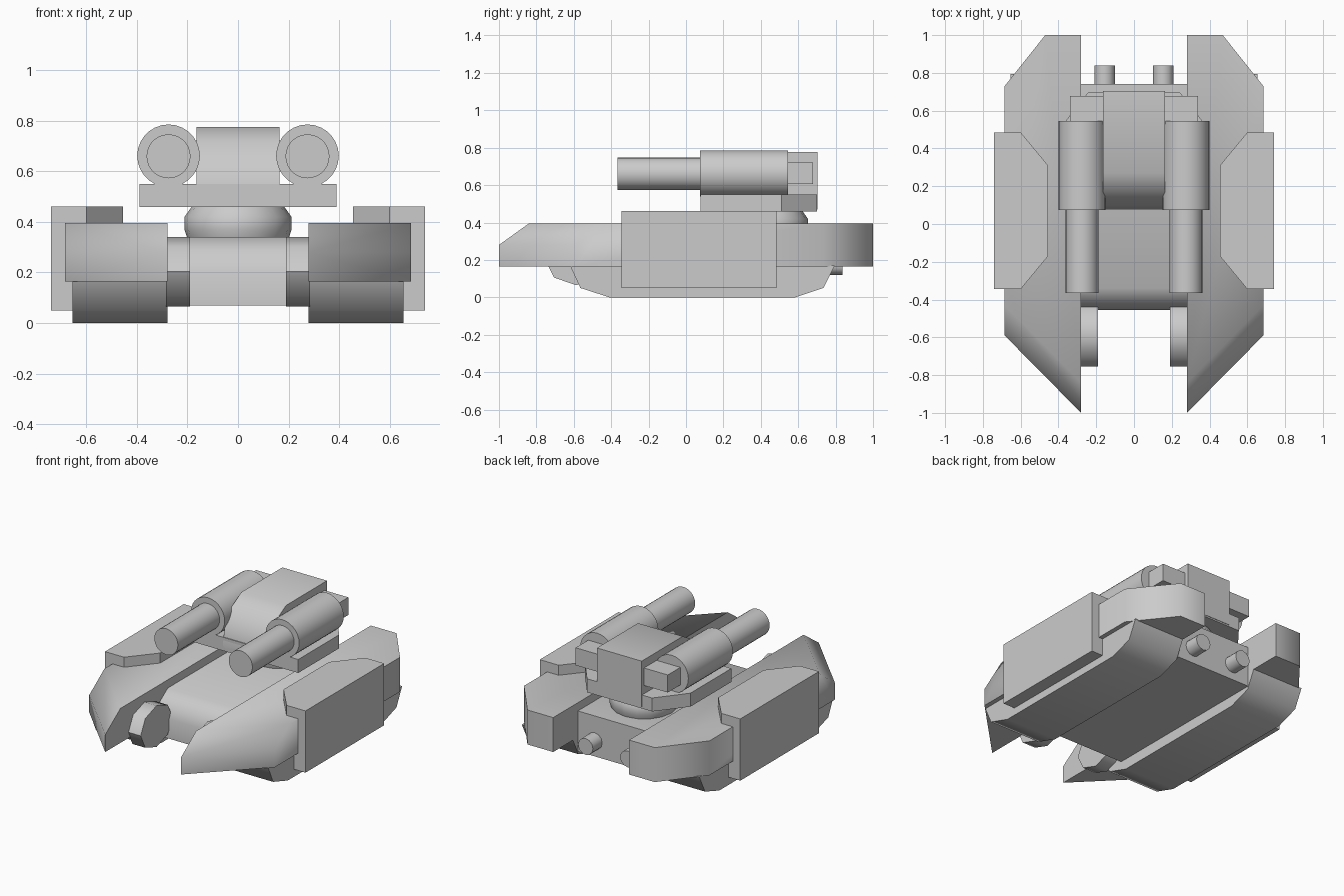
import bpy, bmesh, math
from mathutils import Vector

if "Cube" in bpy.data.objects:
    bpy.data.objects.remove(bpy.data.objects["Cube"])


def finish(name, bm, angle=35, mirror=False):
    bmesh.ops.recalc_face_normals(bm, faces=bm.faces[:])
    me = bpy.data.meshes.new(name)
    bm.to_mesh(me)
    bm.free()
    ob = bpy.data.objects.new(name, me)
    bpy.context.collection.objects.link(ob)
    bpy.ops.object.select_all(action='DESELECT')
    ob.select_set(True)
    bpy.context.view_layer.objects.active = ob
    bpy.ops.object.shade_smooth_by_angle(angle=math.radians(angle))
    if mirror:
        ob.modifiers.new("Mirror", 'MIRROR')
    return ob


def prism(name, pts, axis, lo, hi, angle=35, mirror=False):
    """Extrude a 2D outline along x (pts = y,z), y (pts = x,z) or z (pts = x,y)."""
    place = {'x': lambda a, b, t: (t, a, b),
             'y': lambda a, b, t: (a, t, b),
             'z': lambda a, b, t: (a, b, t)}[axis]
    bm = bmesh.new()
    low = [bm.verts.new(place(a, b, lo)) for a, b in pts]
    high = [bm.verts.new(place(a, b, hi)) for a, b in pts]
    bm.faces.new(low)
    bm.faces.new(high[::-1])
    n = len(pts)
    for i in range(n):
        j = (i + 1) % n
        bm.faces.new((low[i], low[j], high[j], high[i]))
    return finish(name, bm, angle, mirror)


def ring(n, cx, cy, rx, ry=None):
    ry = rx if ry is None else ry
    return [(cx + rx * math.cos(2 * math.pi * i / n),
             cy + ry * math.sin(2 * math.pi * i / n)) for i in range(n)]


def box(name, x, y, z, mirror=False):
    return prism(name, [(x[0], y[0]), (x[1], y[0]), (x[1], y[1]), (x[0], y[1])],
                 'z', z[0], z[1], mirror=mirror)


# Side pods with a pointed, bevelled nose
outer = [(0.28, 1.0), (0.47, 1.0), (0.685, 0.73)]
pts = [(x, y, z) for x, y in outer for z in (0.165, 0.395)]
pts += [(0.28, -1.0, 0.165), (0.685, -0.59, 0.165),
        (0.28, -1.0, 0.28), (0.685, -0.59, 0.28),
        (0.28, -0.84, 0.395), (0.685, -0.43, 0.395)]
bm = bmesh.new()
for p in pts:
    bm.verts.new(p)
bmesh.ops.convex_hull(bm, input=bm.verts[:])
bmesh.ops.dissolve_limit(bm, angle_limit=math.radians(2),
                         verts=bm.verts[:], edges=bm.edges[:])
finish("side_pod", bm, 60, True)

# Tracks under the pods
prism("track", [(-0.62, 0.17), (-0.565, 0.05), (-0.41, 0), (0.585, 0),
                (0.735, 0.05), (0.795, 0.17)], 'x', 0.28, 0.655, 60, True)

# Central hull
prism("hull", [(0.74, 0.07), (0.74, 0.34), (-0.34, 0.34), (-0.42, 0.285),
               (-0.455, 0.20), (-0.455, 0.07)], 'x', -0.281, 0.281, 50)

# Eight-sided front wheels
prism("front_wheel", ring(8, -0.587, 0.203, 0.168, 0.138),
      'x', 0.19, 0.285, 50, True)

# Exhaust pipes
prism("exhaust", ring(12, 0.155, 0.173, 0.055), 'y', 0.70, 0.838, mirror=True)

# Side armour: upright plate and chamfered top plate
box("armour_plate", (0.65, 0.74), (-0.345, 0.485), (0.05, 0.462), True)
prism("armour_top", [(0.74, 0.485), (0.60, 0.485), (0.455, 0.31),
                     (0.455, -0.17), (0.60, -0.345), (0.74, -0.345)],
      'z', 0.385, 0.462, mirror=True)

# Turret ring, narrowing at both ends
bm = bmesh.new()
loops = [[bm.verts.new((x, y, z)) for x, y in ring(16, 0, 0.44, r)]
         for r, z in ((0.20, 0.335), (0.212, 0.37), (0.212, 0.42), (0.18, 0.465))]
bm.faces.new(loops[0])
bm.faces.new(loops[-1])
for a, b in zip(loops, loops[1:]):
    for i in range(16):
        j = (i + 1) % 16
        bm.faces.new((a[i], a[j], b[j], b[i]))
finish("turret_ring", bm, 50)

# Turret base plate with cut rear corners
prism("turret_base", [(-0.39, 0.078), (0.39, 0.078), (0.39, 0.51), (0.24, 0.70),
                      (-0.24, 0.70), (-0.39, 0.51)], 'z', 0.46, 0.55)

# Turret housing with a rounded front
prism("turret_housing", [(0.703, 0.47), (0.703, 0.777), (0.27, 0.777), (0.17, 0.72),
                         (0.10, 0.62), (0.078, 0.53), (0.078, 0.47)],
      'x', -0.165, 0.165, 50)

# Twin guns: barrel, shroud and breech block
prism("gun_barrel", ring(28, 0.275, 0.66, 0.087), 'y', -0.365, 0.10, mirror=True)
prism("gun_shroud", ring(28, 0.275, 0.662, 0.124), 'y', 0.075, 0.545, mirror=True)
box("gun_breech", (0.15, 0.34), (0.53, 0.678), (0.605, 0.722), True)
